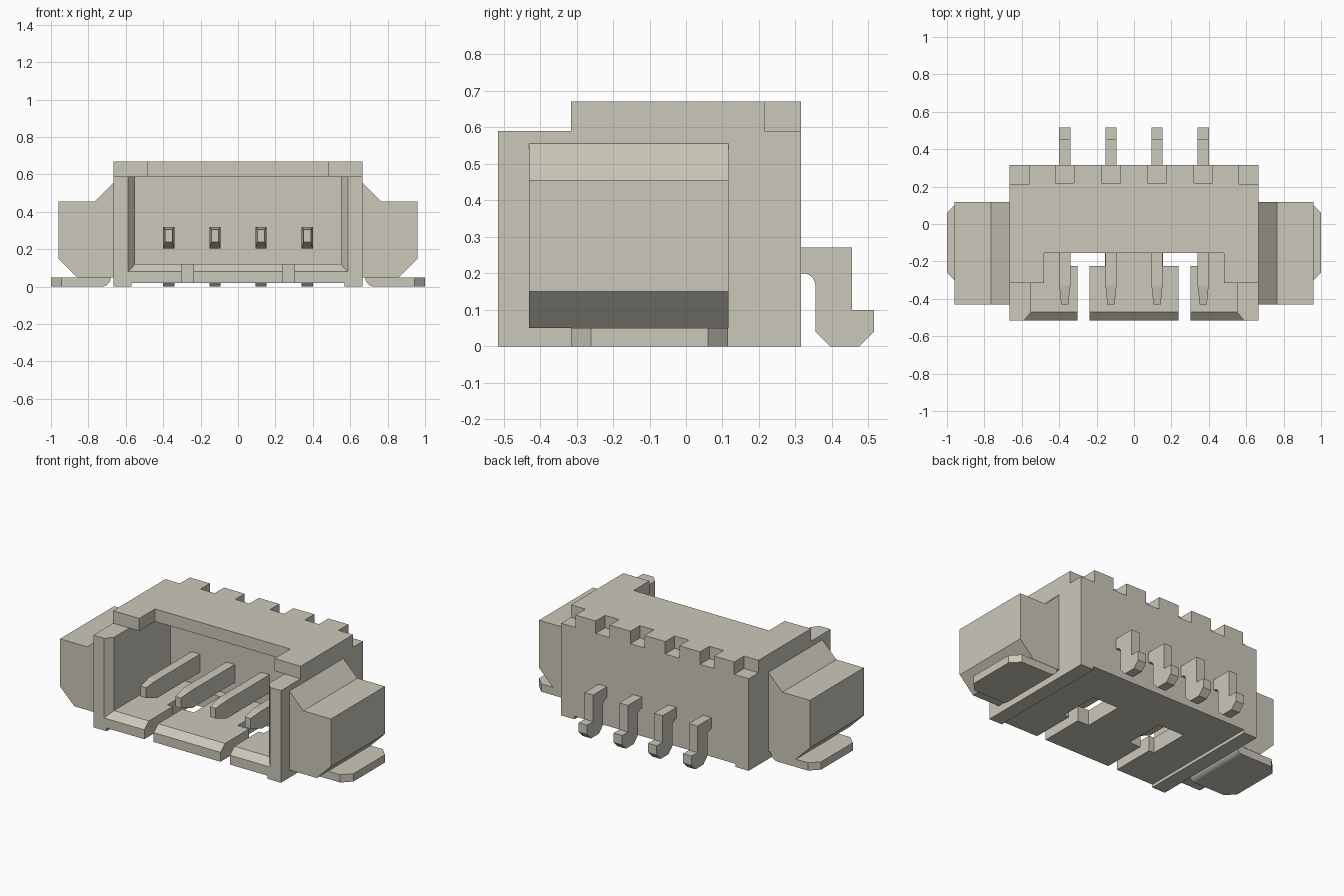
import bpy, bmesh, math

cube = bpy.data.objects.get("Cube")
if cube:
    bpy.data.objects.remove(cube, do_unlink=True)

mat = bpy.data.materials.new("warm_ivory")
COLOUR = (0.60, 0.58, 0.49, 1)
mat.use_nodes = True
mat.diffuse_color = COLOUR
mat.node_tree.nodes["Principled BSDF"].inputs["Base Color"].default_value = COLOUR


def make(name, bm):
    bmesh.ops.recalc_face_normals(bm, faces=bm.faces)
    mesh = bpy.data.meshes.new(name)
    bm.to_mesh(mesh)
    bm.free()
    mesh.materials.append(mat)
    ob = bpy.data.objects.new(name, mesh)
    bpy.context.collection.objects.link(ob)
    return ob


def skin(rings):
    """Closed solid through matching rings of points."""
    bm = bmesh.new()
    loops = [[bm.verts.new(p) for p in ring] for ring in rings]
    n = len(loops[0])
    bm.faces.new(loops[0])
    bm.faces.new(loops[-1])
    for a, b in zip(loops, loops[1:]):
        for i in range(n):
            j = (i + 1) % n
            bm.faces.new((a[i], a[j], b[j], b[i]))
    return bm


def prism(pts, axis, lo, hi):
    """Extrude a 2D profile along one axis."""
    def place(p, d):
        c = list(p)
        c.insert("xyz".index(axis), d)
        return c
    return skin([[place(p, d) for p in pts] for d in (lo, hi)])


def box(x0, x1, y0, y1, z0, z1):
    return prism([(x0, y0), (x1, y0), (x1, y1), (x0, y1)], "z", z0, z1)


def loft(sections, cx=0):
    """Rectangular sections along y: (y, half width, bottom, top)."""
    return skin([[(cx - w, y, b), (cx + w, y, b), (cx + w, y, t), (cx - w, y, t)]
                 for y, w, b, t in sections])


def cut(target, bm):
    cutter = make("cutter", bm)
    cutter.hide_render = True
    mod = target.modifiers.new("cut", "BOOLEAN")
    mod.operation = "DIFFERENCE"
    mod.solver = "EXACT"
    mod.object = cutter
    bpy.context.view_layer.objects.active = target
    bpy.ops.object.modifier_apply(modifier=mod.name)
    bpy.data.objects.remove(cutter, do_unlink=True)


PIN_X = [-0.37, -0.123, 0.123, 0.37]

# Housing block with a stepped roof
housing = make("housing", prism(
    [(-0.515, 0), (0.315, 0), (0.315, 0.67), (-0.315, 0.67), (-0.315, 0.59), (-0.515, 0.59)],
    "x", -0.665, 0.665))

# Cavity, flared mouth and roof opening
cut(housing, box(-0.55, 0.55, -0.6, 0.1, 0.12, 0.59))
cut(housing, loft([(-0.47, 0.55, 0.12, 0.65), (-0.56, 0.625, 0.04, 0.65)]))
cut(housing, box(-0.55, 0.55, -0.6, -0.315, 0.5, 0.8))
cut(housing, box(-0.48, 0.48, -0.6, -0.155, 0.5, 0.8))

# Raised underside between the two side rails
cut(housing, box(-0.57, 0.57, -0.7, 0.7, -0.1, 0.02))

# Floor slots and windows, roof corner notches
for s in (-1, 1):
    x = s * 0.27
    cut(housing, box(x - 0.033, x + 0.033, -0.7, -0.2, -0.1, 0.2))
    x = s * 0.248
    cut(housing, box(x - 0.093, x + 0.093, -0.225, 0.04, -0.1, 0.2))
    x = s * 0.665
    cut(housing, box(x - 0.103, x + 0.103, 0.215, 0.5, 0.59, 0.8))

# Roof notches above each pin
for x in PIN_X:
    cut(housing, box(x - 0.05, x + 0.05, 0.22, 0.5, 0.59, 0.8))

# Pins: tapered contact inside, bent solder lead behind
arc = [(0.32 + 0.035 * math.cos(a), 0.165 + 0.035 * math.sin(a))
       for a in (math.pi * k / 12 for k in range(7))]
lead = [(0.25, 0.27), (0.455, 0.27), (0.455, 0.10), (0.515, 0.10), (0.515, 0.04),
        (0.475, 0), (0.395, 0), (0.355, 0.04)] + arc + [(0.25, 0.2)]
for i, x in enumerate(PIN_X, 1):
    make(f"contact_{i}", loft([(0.2, 0.03, 0.205, 0.32), (-0.33, 0.03, 0.205, 0.32),
                               (-0.365, 0.025, 0.217, 0.315), (-0.43, 0.02, 0.24, 0.305)], x))
    make(f"lead_{i}", prism(lead, "x", x - 0.03, x + 0.03))

# Side brackets and mounting tabs
bracket = [(0.66, 0.56), (0.765, 0.455), (0.96, 0.455), (0.96, 0.15), (0.86, 0.05), (0.66, 0.05)]
bend = [(0.73 - 0.05 * math.sin(a), 0.05 - 0.05 * math.cos(a))
        for a in (math.pi * k / 12 for k in range(7))]
tab = [(1.0, 0.05), (1.0, 0)] + bend
for side, s in (("left", 1), ("right", -1)):
    make(f"{side}_bracket", prism([(s * x, z) for x, z in bracket], "y", -0.43, 0.117))
    bm = prism([(s * x, z) for x, z in tab], "y", -0.315, 0.115)
    corners = [e for e in bm.edges
               if all(abs(v.co.x) > 0.99 for v in e.verts)
               and abs(e.verts[0].co.z - e.verts[1].co.z) > 0.01]
    bmesh.ops.bevel(bm, geom=corners, offset=0.055, segments=1, affect="EDGES")
    make(f"{side}_mounting_tab", bm)
